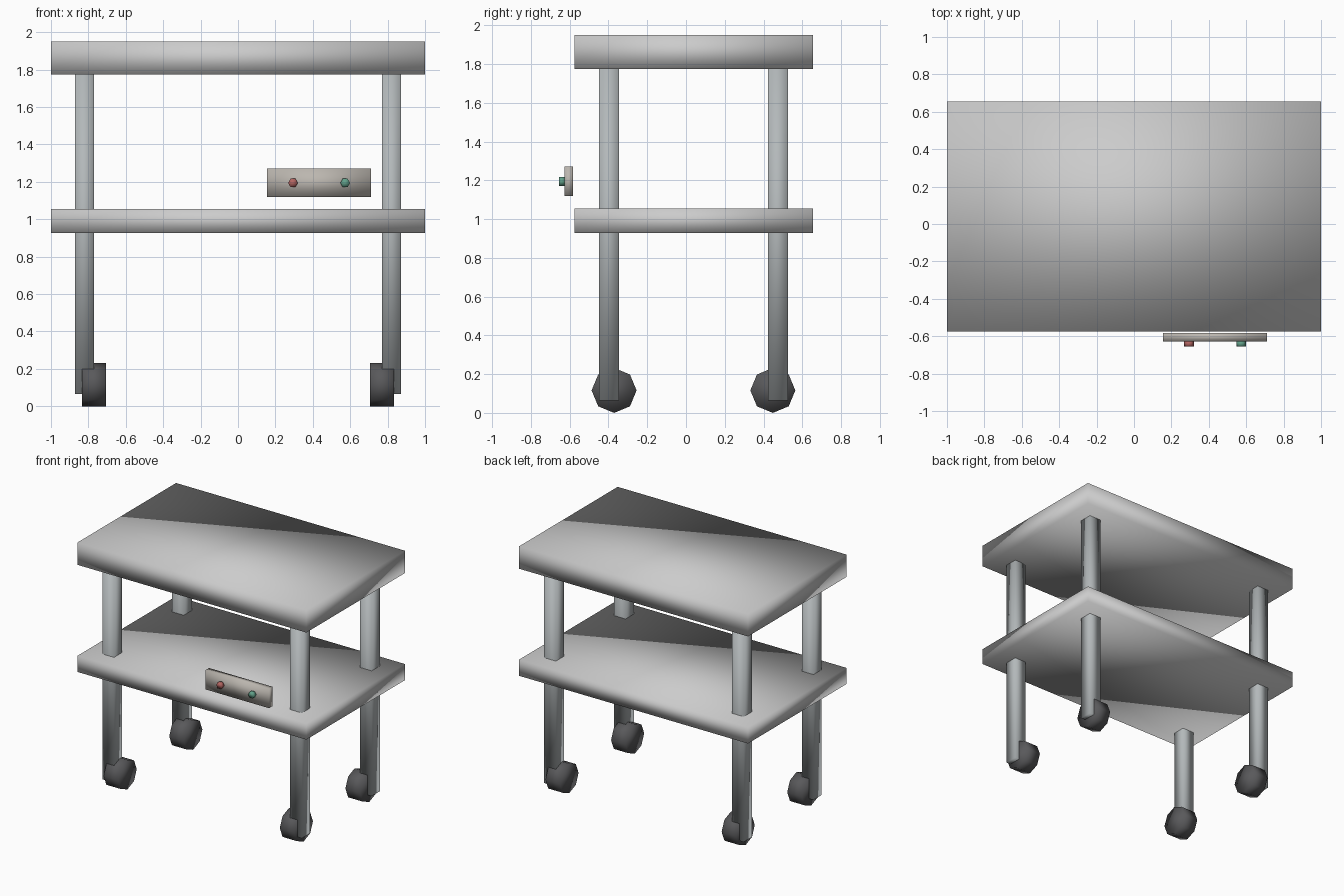
import bpy, bmesh
from math import cos, sin, pi
from mathutils import Vector

if "Cube" in bpy.data.objects:
    bpy.data.objects.remove(bpy.data.objects["Cube"])


def material(name, rgb):
    m = bpy.data.materials.new(name)
    m.diffuse_color = (*rgb, 1)
    m.use_nodes = True
    m.node_tree.nodes["Principled BSDF"].inputs["Base Color"].default_value = m.diffuse_color
    return m


def finish(name, bm, mat=None):
    bmesh.ops.recalc_face_normals(bm, faces=bm.faces)
    for f in bm.faces:
        f.smooth = True
    me = bpy.data.meshes.new(name)
    bm.to_mesh(me)
    bm.free()
    if mat:
        me.materials.append(mat)
    ob = bpy.data.objects.new(name, me)
    bpy.context.collection.objects.link(ob)
    return ob


def box(name, x, y, z, mat=None):
    """Box from (min, max) ranges."""
    bm = bmesh.new()
    bmesh.ops.create_cube(bm, size=1)
    for v in bm.verts:
        v.co = Vector([r[0] if c < 0 else r[1] for c, r in zip(v.co, (x, y, z))])
    return finish(name, bm, mat)


def prism(name, sides, radius, centre, depth, axis, mat=None):
    """Regular prism lying along the x or y axis."""
    bm = bmesh.new()
    rings = []
    for d in (-depth / 2, depth / 2):
        ring = []
        for i in range(sides):
            a = 2 * pi * i / sides
            u, w = radius * cos(a), radius * sin(a)
            p = (d, u, w) if axis == 'x' else (u, d, w)
            ring.append(bm.verts.new(Vector(centre) + Vector(p)))
        rings.append(ring)
        bm.faces.new(ring)
    for i in range(sides):
        j = (i + 1) % sides
        bm.faces.new((rings[0][i], rings[0][j], rings[1][j], rings[1][i]))
    return finish(name, bm, mat)


rubber = material("dark_rubber", (0.1, 0.1, 0.105))
plate = material("warm_plate", (0.5, 0.47, 0.43))
red = material("red_knob", (0.45, 0.13, 0.12))
green = material("green_knob", (0.12, 0.35, 0.25))
steel = material("leg_steel", (0.45, 0.48, 0.49))

# Top and lower shelf
DEPTH = (-0.575, 0.655)
box("table_top", (-1, 1), DEPTH, (1.773, 1.95))
box("lower_shelf", (-1, 1), DEPTH, (0.927, 1.055))

# Legs with wheels set slightly inward
for side, s in (("left", -1), ("right", 1)):
    for end, leg_y, wheel_y in (("front", -0.397, -0.371), ("back", 0.474, 0.448)):
        x = s * 0.821
        box(f"{end}_{side}_leg", (x - 0.051, x + 0.051),
            (leg_y - 0.051, leg_y + 0.051), (0.065, 1.78), steel)
        prism(f"{end}_{side}_wheel", 8, 0.116, (s * 0.77, wheel_y, 0.116),
              0.127, 'x', rubber)

# Control panel with two knobs
box("control_panel", (0.155, 0.711), (-0.627, -0.582), (1.118, 1.27), plate)
for name, x, mat in (("red_knob", 0.294, red), ("green_knob", 0.573, green)):
    prism(name, 6, 0.026, (x, -0.64, 1.194), 0.03, 'y', mat)
